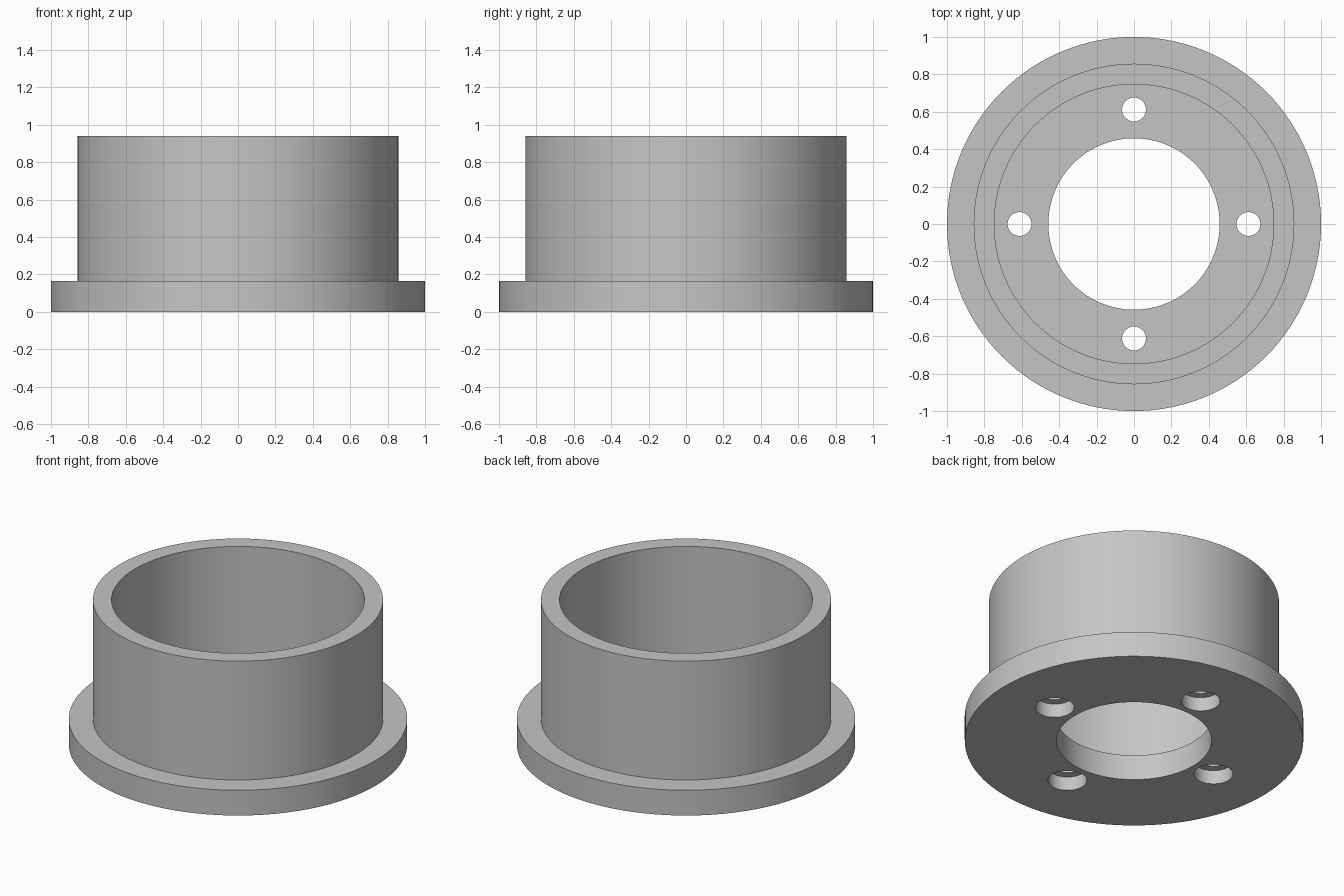
import bpy
import bmesh
from math import cos, sin, pi, radians

cube = bpy.data.objects.get("Cube")
if cube:
    bpy.data.objects.remove(cube, do_unlink=True)

SEGMENTS = 128
FLANGE_TOP = 0.165
HEIGHT = 0.94
BOLT_CIRCLE = 0.612

# Single grey material
grey = bpy.data.materials.new("plain grey")
grey.use_nodes = True
colour = (0.56, 0.56, 0.56, 1)
grey.diffuse_color = colour
grey.node_tree.nodes["Principled BSDF"].inputs["Base Color"].default_value = colour


def lathe(name, profile, segments):
    """Turn a closed (radius, z) profile around the z axis."""
    bm = bmesh.new()
    rings = []
    for i in range(segments):
        a = 2 * pi * i / segments
        rings.append([bm.verts.new((r * cos(a), r * sin(a), z)) for r, z in profile])
    for i, ring in enumerate(rings):
        following = rings[(i + 1) % segments]
        for j in range(len(profile)):
            k = (j + 1) % len(profile)
            bm.faces.new((ring[j], following[j], following[k], ring[k]))
    bmesh.ops.recalc_face_normals(bm, faces=bm.faces)
    mesh = bpy.data.meshes.new(name)
    bm.to_mesh(mesh)
    bm.free()
    obj = bpy.data.objects.new(name, mesh)
    bpy.context.collection.objects.link(obj)
    mesh.materials.append(grey)
    return obj


def cut_cylinder(target, radius, location, depth):
    """Cut a round hole in the target, then discard the cutter."""
    bpy.ops.mesh.primitive_cylinder_add(vertices=48, radius=radius, depth=depth,
                                        location=location)
    cutter = bpy.context.object
    cutter.name = "hole_cutter"
    cutter.hide_render = True
    cutter.data.materials.append(grey)
    mod = target.modifiers.new("hole", 'BOOLEAN')
    mod.operation = 'DIFFERENCE'
    mod.solver = 'EXACT'
    mod.object = cutter
    bpy.ops.object.select_all(action='DESELECT')
    target.select_set(True)
    bpy.context.view_layer.objects.active = target
    bpy.ops.object.modifier_apply(modifier=mod.name)
    bpy.data.objects.remove(cutter, do_unlink=True)


# Flange, cup wall and central bore in one turned body
profile = [(0.458, 0), (1, 0), (1, FLANGE_TOP), (0.857, FLANGE_TOP),
           (0.857, HEIGHT), (0.747, HEIGHT), (0.747, FLANGE_TOP), (0.458, FLANGE_TOP)]
body = lathe("flanged_cup", profile, SEGMENTS)

# Four bolt holes, counterbored from below
for i in range(4):
    a = i * pi / 2
    x, y = BOLT_CIRCLE * cos(a), BOLT_CIRCLE * sin(a)
    cut_cylinder(body, 0.064, (x, y, 0.1), 0.4)
    cut_cylinder(body, 0.115, (x, y, 0), 0.18)

bpy.ops.object.select_all(action='DESELECT')
body.select_set(True)
bpy.context.view_layer.objects.active = body
bpy.ops.object.shade_smooth_by_angle(angle=radians(30))
